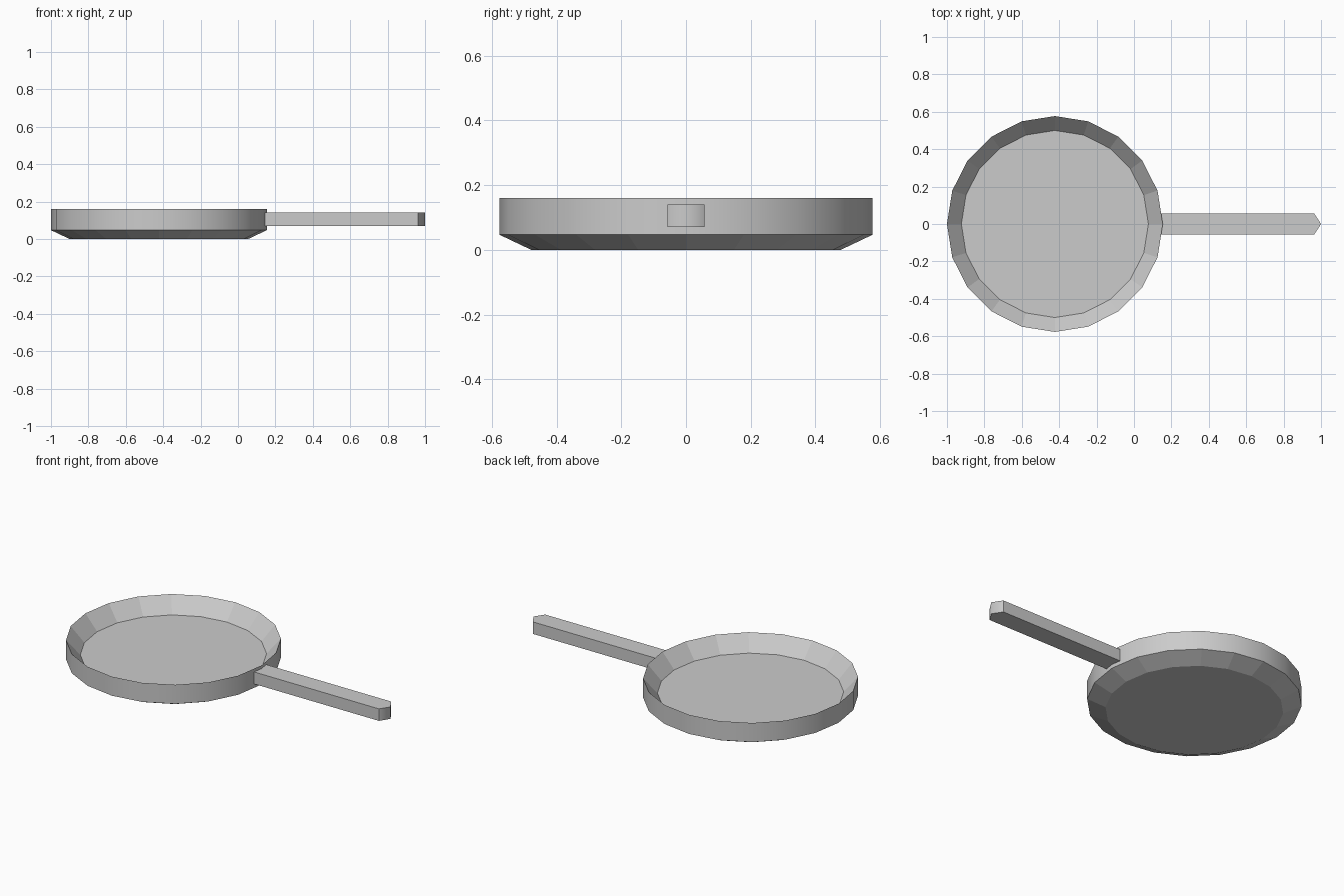
import bpy, bmesh
from math import cos, sin, tau

if "Cube" in bpy.data.objects:
    bpy.data.objects.remove(bpy.data.objects["Cube"])

SIDES = 20
CENTRE_X = -0.423
RADIUS = 0.577


def finish(name, bm):
    bmesh.ops.recalc_face_normals(bm, faces=bm.faces)
    mesh = bpy.data.meshes.new(name)
    bm.to_mesh(mesh)
    bm.free()
    obj = bpy.data.objects.new(name, mesh)
    bpy.context.collection.objects.link(obj)
    return obj


# Pan: turned profile (radius, height) from the base, over the rim, to the floor
profile = [(0.478, 0.0), (RADIUS, 0.047), (RADIUS, 0.16), (0.5, 0.072)]
bm = bmesh.new()
rings = [[bm.verts.new((CENTRE_X + r * cos(tau * i / SIDES), r * sin(tau * i / SIDES), z))
          for i in range(SIDES)] for r, z in profile]
bm.faces.new(rings[0])
bm.faces.new(rings[-1])
for band, (low, high) in enumerate(zip(rings, rings[1:])):
    for i in range(SIDES):
        j = (i + 1) % SIDES
        face = bm.faces.new((low[i], low[j], high[j], high[i]))
        face.smooth = band == 1  # only the outer wall is smooth
finish("pan", bm)

# Handle: flat bar with a pointed tip, its inner end fitted to the pan wall
outline = [(0.142, -0.057), (0.963, -0.057), (1.0, 0.0),
           (0.963, 0.057), (0.142, 0.057), (0.152, 0.0)]
bm = bmesh.new()
base = bm.faces.new([bm.verts.new((x, y, 0.07)) for x, y in outline])
extruded = bmesh.ops.extrude_face_region(bm, geom=[base], use_keep_orig=True)
for v in extruded["geom"]:
    if isinstance(v, bmesh.types.BMVert):
        v.co.z = 0.141
# Blend the two tip faces together
for face in bm.faces:
    face.smooth = face.calc_center_median().x > 0.97
finish("handle", bm)
